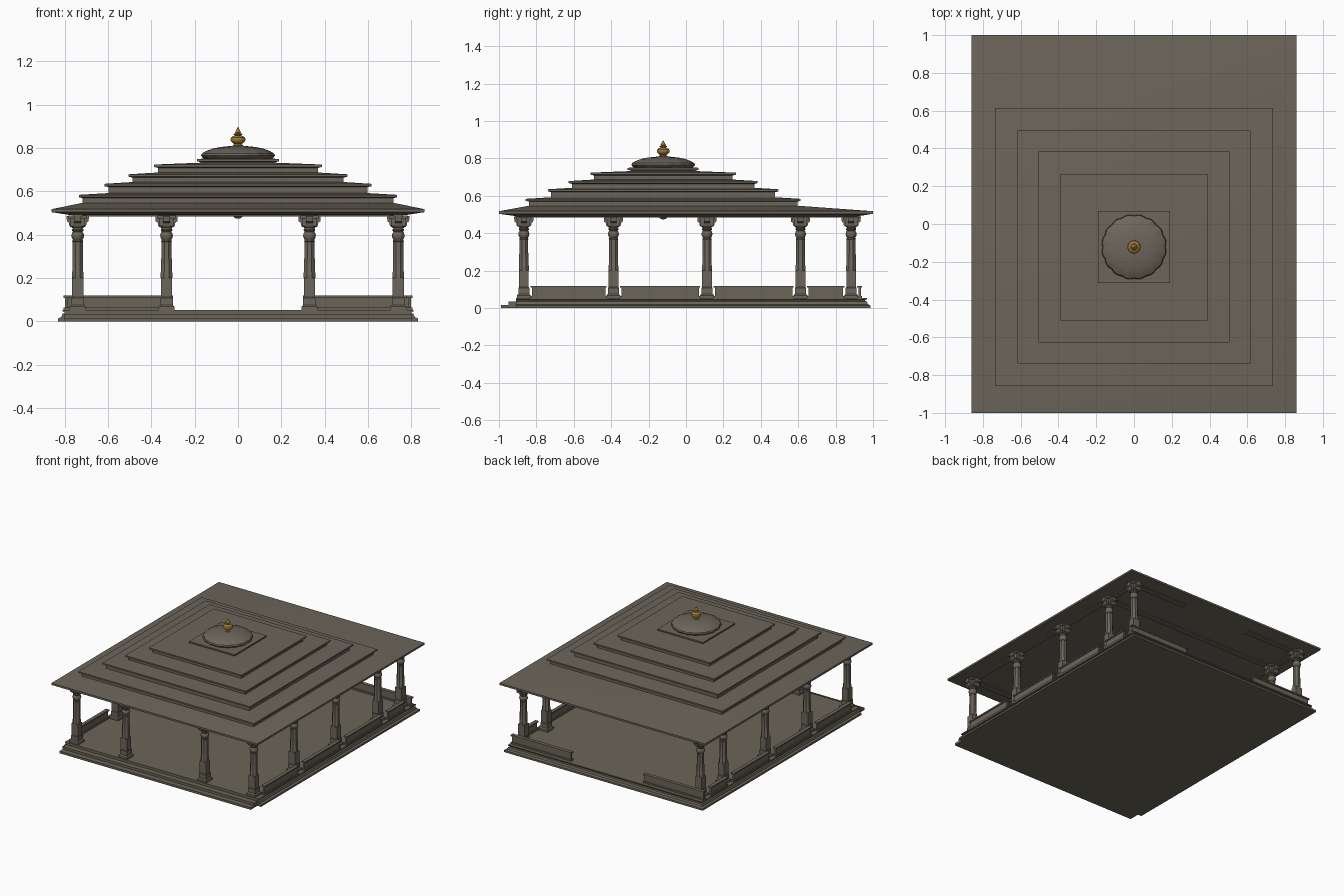
import bpy
import bmesh
from math import cos, sin, pi, radians

if "Cube" in bpy.data.objects:
    bpy.data.objects.remove(bpy.data.objects["Cube"], do_unlink=True)


def material(name, colour):
    m = bpy.data.materials.new(name)
    m.use_nodes = True
    m.diffuse_color = (*colour, 1)
    bsdf = m.node_tree.nodes["Principled BSDF"]
    bsdf.inputs["Base Color"].default_value = (*colour, 1)
    bsdf.inputs["Roughness"].default_value = 0.8
    return m


STONE = material("roof stone", (0.152, 0.133, 0.104))
PALE = material("floor stone", (0.146, 0.131, 0.097))
GOLD = material("gold", (0.36, 0.2, 0.04))


def rect(hx, y0, y1, z):
    return [(-hx, y0, z), (hx, y0, z), (hx, y1, z), (-hx, y1, z)]


def square(h, z):
    return rect(h, -h, h, z)


def circle(r, z, n=16, lobes=0, depth=0.0):
    ring = []
    for i in range(n):
        a = 2 * pi * (i + 0.5) / n
        k = r * (1 - depth * (1 - abs(sin(a * lobes / 2))))
        ring.append((k * cos(a), k * sin(a), z))
    return ring


def loft(bm, rings):
    """Skin a stack of rings and close both ends."""
    rows = [[bm.verts.new(p) for p in ring] for ring in rings]
    n = len(rows[0])
    for low, high in zip(rows, rows[1:]):
        for i in range(n):
            j = (i + 1) % n
            bm.faces.new((low[i], low[j], high[j], high[i]))
    bm.faces.new(rows[0][::-1])
    bm.faces.new(rows[-1])


def box(bm, x0, x1, y0, y1, z0, z1):
    loft(bm, [[(x0, y0, z), (x1, y0, z), (x1, y1, z), (x0, y1, z)] for z in (z0, z1)])


def finish(name, bm, mat, loc=(0, 0, 0), smooth=False):
    bmesh.ops.recalc_face_normals(bm, faces=bm.faces)
    mesh = bpy.data.meshes.new(name)
    bm.to_mesh(mesh)
    bm.free()
    mesh.materials.append(mat)
    ob = bpy.data.objects.new(name, mesh)
    ob.location = loc
    bpy.context.collection.objects.link(ob)
    if smooth:
        bpy.ops.object.select_all(action='DESELECT')
        ob.select_set(True)
        bpy.context.view_layer.objects.active = ob
        bpy.ops.object.shade_smooth_by_angle(angle=radians(35))
    return ob


def build(name, stacks, mat, loc=(0, 0, 0), smooth=False):
    bm = bmesh.new()
    for rings in stacks:
        loft(bm, rings)
    return finish(name, bm, mat, loc, smooth)


CY = -0.122                                   # centre of the stepped roof
SIDE_Y = [-0.867, -0.388, 0.112, 0.612, 0.883]    # side colonnade
COL_X, INNER_X = 0.74, 0.33

# Moulded plinth, flaring on the sides and back
plinth = [(0.83, 0), (0.83, 0.014), (0.815, 0.02), (0.81, 0.035),
          (0.80, 0.038), (0.80, 0.043), (0.81, 0.046), (0.81, 0.053)]
build("plinth", [[rect(h, -0.91, h + 0.157, z) for h, z in plinth]], PALE)

# Front steps
build("front_steps", [[rect(0.80, y, -0.9, z) for z in (0, top)]
                      for y, top in ((-0.99, 0.016), (-0.95, 0.034))], PALE)


# Low parapet panels with a projecting base rail and coping
def parapet(name, x0, x1, y0, y1):
    bm = bmesh.new()
    e = 0.007
    box(bm, x0 + e, x1 - e, y0 + e, y1 - e, 0.05, 0.115)
    for z0, z1 in ((0.05, 0.064), (0.109, 0.119)):
        box(bm, x0, x1, y0, y1, z0, z1)
    finish(name, bm, PALE)


for side, label in ((1, "left"), (-1, "right")):
    xa, xb = sorted((side * 0.779, side * 0.806))
    for k, (ya, yb) in enumerate(zip(SIDE_Y, SIDE_Y[1:])):
        parapet(f"{label}_parapet_{k + 1}", xa, xb, ya + 0.036, yb - 0.036)
    xa, xb = sorted((side * 0.30, side * 0.806))
    parapet(f"{label}_back_parapet", xa, xb, 0.915, 0.942)


# Carved column: square foot, faceted shaft, round collar, bracket capital
def column_mesh():
    foot = [square(h, z) for h, z in ((0.037, 0.05), (0.037, 0.068), (0.029, 0.076),
                                      (0.029, 0.108), (0.026, 0.112), (0.026, 0.2))]
    belt = [circle(r, z, 8) for r, z in ((0.029, 0.2), (0.029, 0.225), (0.027, 0.23),
                                         (0.027, 0.285), (0.0255, 0.295), (0.0255, 0.375))]
    collar = [circle(r, z) for r, z in ((0.022, 0.365), (0.026, 0.37), (0.022, 0.376),
                                        (0.028, 0.386), (0.03, 0.396), (0.027, 0.408),
                                        (0.022, 0.413), (0.027, 0.419), (0.027, 0.425),
                                        (0.023, 0.43), (0.023, 0.445))]
    block = [square(h, z) for h, z in ((0.024, 0.43), (0.034, 0.44), (0.034, 0.485))]
    arms = [(0.034, 0.436), (0.04, 0.445), (0.04, 0.455), (0.05, 0.462), (0.052, 0.486)]
    arm_x = [rect(h, -0.016, 0.016, z) for h, z in arms]
    arm_y = [rect(0.016, -h, h, z) for h, z in arms]
    abacus = [square(0.042, z) for z in (0.474, 0.488)]
    return [foot, belt, collar, block, arm_x, arm_y, abacus]


spots = [(s * COL_X, y) for s in (-1, 1) for y in SIDE_Y]
spots += [(s * INNER_X, SIDE_Y[0]) for s in (-1, 1)]
first = build("column_1", column_mesh(), STONE, (*spots[0], 0), True)
for k, (x, y) in enumerate(spots[1:], 2):
    ob = bpy.data.objects.new(f"column_{k}", first.data)
    ob.location = (x, y, 0)
    bpy.context.collection.objects.link(ob)

# Beams along the colonnade
bm = bmesh.new()
w, z0, z1 = 0.022, 0.483, 0.5
for y in (SIDE_Y[0], SIDE_Y[3]):
    box(bm, -COL_X, COL_X, y - w, y + w, z0, z1)
for s in (-1, 1):
    box(bm, s * COL_X - w, s * COL_X + w, SIDE_Y[0] - 0.05, SIDE_Y[4] + 0.05, z0, z1)
    xa, xb = sorted((s * 0.28, s * COL_X))
    box(bm, xa, xb, SIDE_Y[4] - w, SIDE_Y[4] + w, z0, z1)
finish("beams", bm, STONE)

# Sloping eave slab, longer at the back
build("eave", [[rect(0.77, -0.90, 0.91, 0.490), rect(0.86, -1, 1, 0.504),
                rect(0.86, -1, 1, 0.518), rect(0.72, -0.84, 0.60, 0.547)]],
      STONE, smooth=True)

# Stepped roof: recessed neck, projecting lip, gently sloping top
tiers = [(0.735, 0.577), (0.617, 0.628), (0.505, 0.672), (0.388, 0.717), (0.19, 0.743)]
base = 0.535
for k, (h, z) in enumerate(tiers):
    inner = tiers[k + 1][0] if k < 4 else 0.17
    rise = 0.016 if k < 4 else 0.009
    build(f"roof_tier_{k + 1}",
          [[square(h - 0.018, base), square(h - 0.018, z - 0.008), square(h, z - 0.004),
            square(h, z + 0.007), square(inner - 0.03, z + rise)]],
          STONE, (0, CY, 0), True)
    base = z

# Scalloped dome
dome = [(0.15, 0.748), (0.165, 0.755), (0.173, 0.765), (0.169, 0.775), (0.15, 0.786),
        (0.12, 0.797), (0.08, 0.805), (0.04, 0.809), (0.012, 0.81)]
build("dome", [[circle(r, z, 96, 16, 0.04 * min(1, r / 0.17) ** 3) for r, z in dome]],
      STONE, (0, CY, 0), True)

# Gilded finial
finial = [(0.022, 0.806), (0.024, 0.813), (0.016, 0.818), (0.025, 0.824), (0.033, 0.832),
          (0.035, 0.84), (0.032, 0.849), (0.022, 0.856), (0.013, 0.859), (0.02, 0.862),
          (0.02, 0.866), (0.011, 0.869), (0.014, 0.873), (0.009, 0.882), (0.001, 0.897)]
build("finial", [[circle(r, z, 24) for r, z in finial]], GOLD, (0, CY, 0), True)

# Ceiling boss
boss = [(0.003, 0.474), (0.012, 0.476), (0.02, 0.482), (0.026, 0.495)]
build("ceiling_boss", [[circle(r, z) for r, z in boss]], STONE, (0, CY, 0), True)
